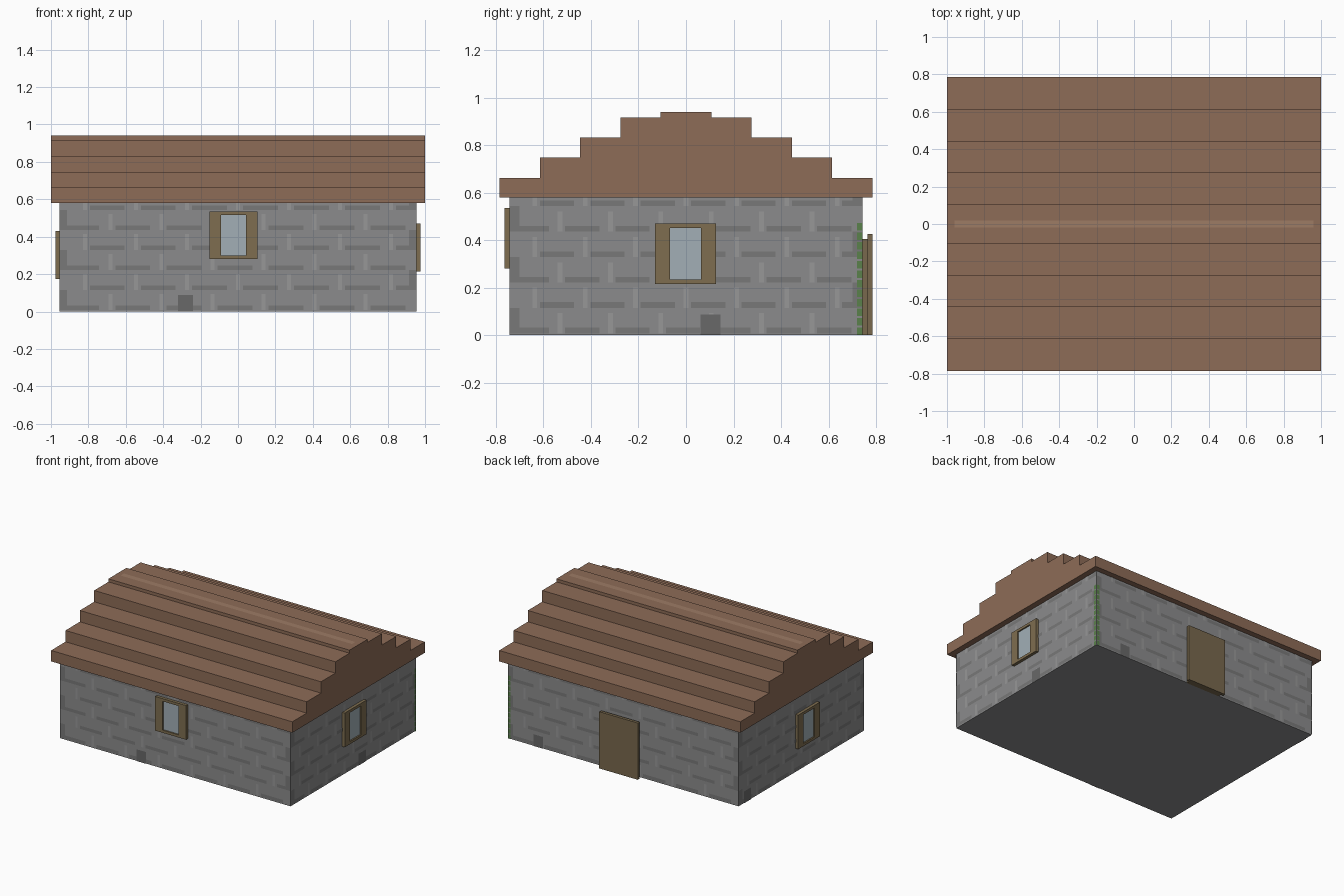
import bpy
from mathutils import Vector

if "Cube" in bpy.data.objects:
    bpy.data.objects.remove(bpy.data.objects["Cube"])

X, Y, H = 0.955, 0.742, 0.58      # wall half sizes and height


def mat(name, r, g, b):
    m = bpy.data.materials.new(name)
    m.diffuse_color = (r, g, b, 1)
    m.use_nodes = True
    m.node_tree.nodes["Principled BSDF"].inputs["Base Color"].default_value = m.diffuse_color
    return m


STONE = mat("stone", .26, .26, .265)
DARK = mat("dark_stone", .19, .19, .19)
LIGHT = mat("light_stone", .31, .31, .31)
VENT = mat("vent_stone", .14, .14, .14)
ROOF = mat("roof_wood", .27, .15, .095)
RIDGE = mat("ridge_wood", .34, .20, .13)
WOOD = mat("frame_wood", .21, .155, .08)
DOOR = mat("door_wood", .19, .14, .075)
GLASS = mat("glass", .36, .43, .47)
MOSS = mat("moss", .10, .22, .07)


def mesh(name, verts, faces, material):
    me = bpy.data.meshes.new(name)
    me.from_pydata(verts, [], faces)
    me.materials.append(material)
    ob = bpy.data.objects.new(name, me)
    bpy.context.collection.objects.link(ob)
    return ob


def box(name, lo, hi, material):
    bpy.ops.mesh.primitive_cube_add(size=1, location=(Vector(lo) + Vector(hi)) / 2)
    ob = bpy.context.object
    ob.name = name
    ob.scale = [b - a for a, b in zip(lo, hi)]
    ob.data.materials.append(material)
    return ob


# Each wall: centre, direction along the wall, outward normal, half length
WALLS = {
    "front": (Vector((0, -Y, 0)), Vector((1, 0, 0)), Vector((0, -1, 0)), X),
    "back": (Vector((0, Y, 0)), Vector((-1, 0, 0)), Vector((0, 1, 0)), X),
    "right": (Vector((X, 0, 0)), Vector((0, 1, 0)), Vector((1, 0, 0)), Y),
    "left": (Vector((-X, 0, 0)), Vector((0, -1, 0)), Vector((-1, 0, 0)), Y),
}


def on_wall(wall, u, z, d):
    c, along, out, _ = WALLS[wall]
    return c + along * u + out * d + Vector((0, 0, z))


def patches(name, wall, rects, depth, material):
    """Flat rectangles (u0, u1, z0, z1) painted on a wall."""
    verts, faces = [], []
    for u0, u1, z0, z1 in rects:
        n = len(verts)
        verts += [on_wall(wall, u, z, depth)
                  for u, z in ((u0, z0), (u1, z0), (u1, z1), (u0, z1))]
        faces.append((n, n + 1, n + 2, n + 3))
    return mesh(f"{wall}_{name}", verts, faces, material)


def wall_box(name, wall, u0, u1, z0, z1, depth, material, start=-0.005):
    a, b = on_wall(wall, u0, z0, start), on_wall(wall, u1, z1, depth)
    lo = [min(p, q) for p, q in zip(a, b)]
    hi = [max(p, q) for p, q in zip(a, b)]
    return box(f"{wall}_{name}", lo, hi, material)


# Stone body
box("walls", (-X, -Y, 0), (X, Y, H), STONE)

# Brick courses and corner stones on every wall
ROW = 0.107
for wall, (_, _, _, half) in WALLS.items():
    shade, joints, quoins = [], [], []
    edge = half - 0.042
    pitch = 2 * half / 7
    for row in range(6):
        z = row * ROW + 0.008
        shift = pitch / 2 * (row % 2)
        for i in range(8):
            u = -half + i * pitch + shift
            a, b = max(u + .1 * pitch, -edge), min(u + .78 * pitch, edge)
            if b > a:
                shade.append((a, b, z, z + .024))
            if abs(u) < edge - .01:
                joints.append((u - .01, u + .01, z, min(z + .085, H)))
        if row % 2 == 0:
            quoins.append((-half, -edge, z, min(z + ROW, H)))
        else:
            quoins.append((edge, half, z, min(z + ROW, H)))
    patches("brick_shadows", wall, shade, .0015, DARK)
    patches("brick_joints", wall, joints, .002, LIGHT)
    patches("corner_stones", wall, quoins, .002, DARK)

# Dark stones at the foot of the walls
for wall, u0, u1 in (("front", -.32, -.24), ("right", .06, .145),
                     ("back", -.745, -.665), ("left", -.68, -.60)):
    patches("foot_stone", wall, [(u0, u1, 0, .088)], .003, VENT)

# Moss creeping up the back right corner
for wall, u0, u1 in (("right", Y - .022, Y), ("back", -X, -X + .022)):
    patches("moss", wall, [(u0, u1, .04 * i, .04 * i + .032) for i in range(12)],
            .003, MOSS)


# Windows: four frame bars round a recessed pane
def window(wall, u, z):
    w, h, d = .128, .128, .022
    wall_box("window_pane", wall, u - .067, u + .067, z - .108, z + .108, .012, GLASS)
    for side, s in (("a", -1), ("b", 1)):
        wall_box(f"window_side_{side}", wall, *sorted((u + s * w, u + s * .066)),
                 z - h, z + h, d, WOOD)
        wall_box(f"window_rail_{side}", wall, u - .066, u + .066,
                 *sorted((z + s * h, z + s * .108)), d, WOOD)


window("front", -.024, .408)
window("right", -.002, .343)
window("left", .062, .303)

# Back door: inner frame and slightly larger outer leaf
wall_box("door_frame", "back", -.15, .13, 0, .405, .021, DOOR)
wall_box("door_leaf", "back", -.17, .15, 0, .425, .043, DOOR, start=.021)

# Stepped roof: one profile extruded along x
steps = [(.785, .58, .662), (.615, .662, .747), (.445, .747, .832),
         (.275, .832, .917), (.107, .917, .94)]
half_profile = [(y, z) for y, z0, z1 in steps for z in (z0, z1)]
profile = half_profile + [(-y, z) for y, z in reversed(half_profile)]
n = len(profile)
verts = [(x, y, z) for x in (-1, 1) for y, z in profile]
faces = [(i, i + n, (i + 1) % n + n, (i + 1) % n) for i in range(n)]
faces += [tuple(range(n))[::-1], tuple(range(n, 2 * n))]
roof = mesh("stepped_roof", verts, faces, ROOF)
bpy.context.view_layer.objects.active = roof
bpy.ops.object.mode_set(mode='EDIT')
bpy.ops.mesh.select_all(action='SELECT')
bpy.ops.mesh.normals_make_consistent(inside=False)
bpy.ops.object.mode_set(mode='OBJECT')

# Lighter strip along the ridge
mesh("ridge_strip", [(-.96, -.02, .942), (.96, -.02, .942), (.96, .02, .942),
                     (-.96, .02, .942)], [(0, 1, 2, 3)], RIDGE)
